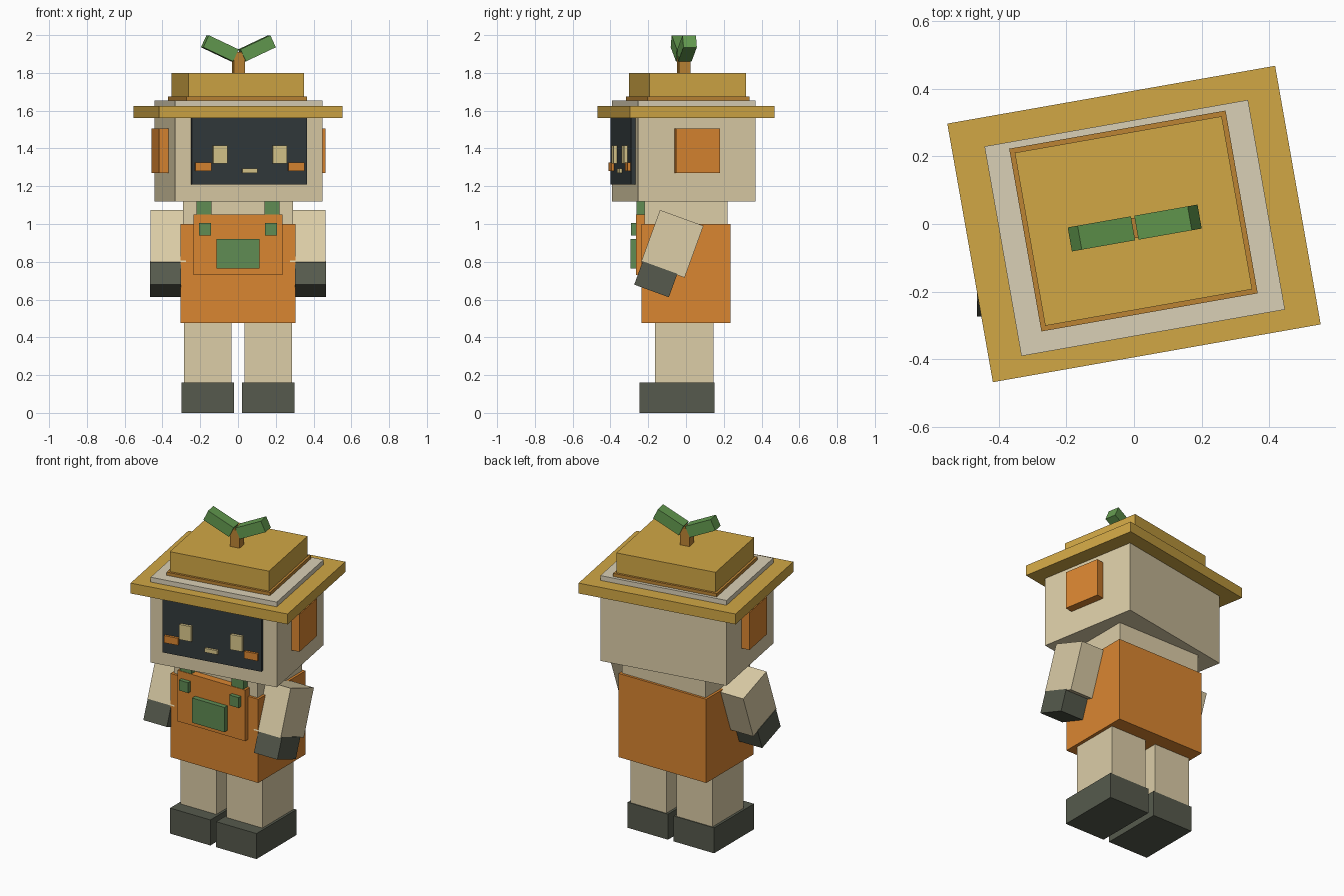
import bpy
from math import radians
from mathutils import Matrix, Vector

cube = bpy.data.objects.get("Cube")
if cube:
    bpy.data.objects.remove(cube, do_unlink=True)


def material(name, r, g, b):
    """Flat material from 8-bit display values."""
    lin = [((c / 255 + 0.055) / 1.055) ** 2.4 for c in (r, g, b)] + [1]
    m = bpy.data.materials.new(name)
    m.use_nodes = True
    m.diffuse_color = lin
    m.node_tree.nodes["Principled BSDF"].inputs["Base Color"].default_value = lin
    return m


CREAM = material("cream", 220, 205, 167)
PALE = material("pale cream", 218, 208, 182)
ORANGE = material("orange", 218, 134, 49)
GOLD = material("straw gold", 209, 167, 69)
BROWN = material("brown", 188, 132, 52)
GREEN = material("cloth green", 96, 140, 84)
LEAF = material("leaf green", 100, 155, 80)
BOOT = material("boot grey", 86, 90, 77)
SCREEN = material("screen black", 50, 57, 60)
EYE = material("eye yellow", 218, 200, 140)

HEAD = Matrix.Rotation(radians(10), 4, "Z")   # the head is turned


def box(name, mat, x, y, z, frame=Matrix()):
    """Box from (min, max) spans, placed in a frame."""
    spans = (x, y, z)
    mesh = bpy.data.meshes.new(name)
    corners = [Vector((a, b, c)) for a in x for b in y for c in z]
    quads = [(0, 1, 3, 2), (4, 6, 7, 5), (0, 4, 5, 1),
             (2, 3, 7, 6), (0, 2, 6, 4), (1, 5, 7, 3)]
    mesh.from_pydata(corners, [], quads)
    mesh.materials.append(mat)
    obj = bpy.data.objects.new(name, mesh)
    obj.matrix_world = frame
    bpy.context.collection.objects.link(obj)
    return obj


def pair(name, mat, x, y, z, frame=Matrix()):
    """The same box on the left (+x) and the right (-x)."""
    box("left_" + name, mat, x, y, z, frame)
    box("right_" + name, mat, (-x[1], -x[0]), y, z, frame)


def mid(centre, size):
    return (centre - size / 2, centre + size / 2)


# Legs and boots
pair("boot", BOOT, (0.02, 0.30), (-0.245, 0.15), (0, 0.16))
pair("leg", CREAM, (0.035, 0.285), (-0.165, 0.145), (0.16, 0.48))

# Torso and overalls
box("torso", CREAM, mid(0, 0.58), mid(0, 0.44), (0.5, 1.13))
box("overalls", ORANGE, mid(0, 0.61), mid(0, 0.47), (0.475, 1.0))
box("bib", ORANGE, mid(0, 0.47), (-0.265, -0.22), (0.73, 1.05))
pair("strap", GREEN, (0.14, 0.22), (-0.262, -0.215), (1.0, 1.125))
pair("button", GREEN, (0.143, 0.207), (-0.29, -0.26), (0.94, 1.005))
box("pocket", GREEN, mid(0, 0.225), (-0.295, -0.26), (0.765, 0.92))

# Arms swung forward, with gloved hands
ARM = Matrix.Translation((0, -0.0725, 0.895)) @ Matrix.Rotation(radians(-20), 4, "X")
pair("arm", CREAM, (0.275, 0.462), mid(0, 0.245), mid(0, 0.292), ARM)
pair("hand", BOOT, (0.302, 0.465), mid(-0.018, 0.195), (-0.272, -0.14), ARM)

# Head, screen and face
box("head", CREAM, mid(0, 0.792), mid(-0.012, 0.63), (1.12, 1.6), HEAD)
pair("ear", ORANGE, (0.38, 0.447), mid(-0.014, 0.235), (1.27, 1.505), HEAD)
box("face_screen", SCREEN, mid(0, 0.62), (-0.35, -0.31), (1.21, 1.57), HEAD)
pair("eye", EYE, mid(0.16, 0.075), (-0.367, -0.34), (1.32, 1.415), HEAD)
pair("cheek", ORANGE, mid(0.25, 0.085), (-0.365, -0.34), (1.28, 1.325), HEAD)
box("mouth", EYE, mid(0, 0.08), (-0.365, -0.34), (1.27, 1.295), HEAD)

# Hat
box("hat_brim", GOLD, mid(0, 0.985), mid(0, 0.777), (1.56, 1.625), HEAD)
box("hat_base", PALE, mid(0, 0.792), mid(-0.012, 0.63), (1.6, 1.655), HEAD)
box("hat_band", BROWN, mid(0, 0.65), mid(0.009, 0.549), (1.64, 1.675), HEAD)
box("hat_crown", GOLD, mid(0, 0.622), mid(0.009, 0.52), (1.66, 1.80), HEAD)

# Sprout on the hat
box("stem", BROWN, mid(0, 0.06), mid(-0.012, 0.06), (1.79, 1.91), HEAD)
for side, s in (("left", 1), ("right", -1)):
    tilt = Matrix.Translation((s * 0.1, -0.012, 1.93)) @ Matrix.Rotation(radians(-25 * s), 4, "Y")
    box(side + "_leaf", LEAF, mid(0, 0.177), mid(0, 0.072), mid(0, 0.07), HEAD @ tilt)
